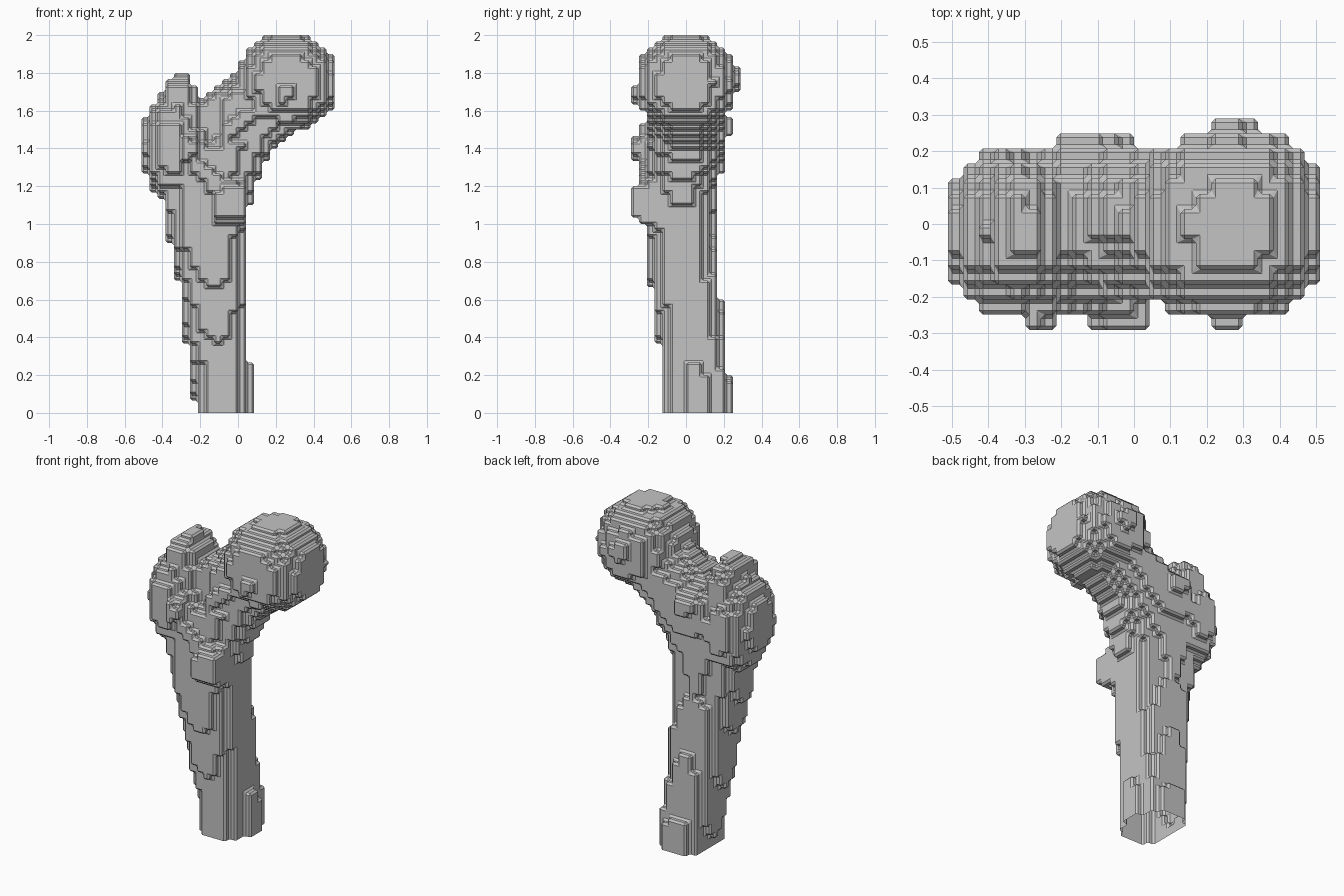
import bpy, bmesh
from mathutils import Vector

if "Cube" in bpy.data.objects:
    bpy.data.objects.remove(bpy.data.objects["Cube"], do_unlink=True)

# Stepped grid: cell counts and cell size
COUNT = (24, 14, 60)
CELL = Vector((0.0425, 0.0414, 1 / 30))
ORIGIN = Vector((-0.51, -0.29, 0))

# Shaft outline: height, x range, y range
SHAFT = [
    (0.00, -0.225, 0.07, -0.12, 0.25), (0.12, -0.238, 0.07, -0.12, 0.25),
    (0.26, -0.255, 0.065, -0.12, 0.215), (0.40, -0.28, 0.045, -0.15, 0.205),
    (0.60, -0.30, 0.045, -0.175, 0.185), (0.75, -0.325, 0.045, -0.20, 0.17),
    (0.95, -0.37, 0.045, -0.22, 0.145), (1.20, -0.42, 0.08, -0.20, 0.15),
    (1.30, -0.45, 0.14, -0.20, 0.17), (1.42, -0.49, 0.20, -0.20, 0.19),
    (1.55, -0.46, 0.05, -0.18, 0.19),
]

# Rounded masses: centre, radii, squareness
MASSES = [
    ((0.26, -0.005, 1.748), (0.26, 0.262, 0.252), 2.4),   # ball head
    ((0.27, 0.1, 1.77), (0.08, 0.19, 0.08), 3),           # head back pad
    ((0.24, -0.1, 1.69), (0.06, 0.19, 0.09), 3),          # head front pad
    ((-0.35, -0.02, 1.405), (0.16, 0.235, 0.285), 2.15),  # outer knob
    ((-0.31, -0.01, 1.58), (0.10, 0.18, 0.215), 2.6),     # outer knob crest
    ((-0.26, -0.2, 1.40), (0.05, 0.1, 0.06), 3),          # small front bump
    ((-0.14, 0.12, 1.53), (0.11, 0.125, 0.08), 2.5),      # small back bump
    ((-0.04, -0.11, 1.11), (0.10, 0.185, 0.12), 3.5),     # inner knob
]
FOSSA = ((-0.14, -0.28, 1.60), (0.09, 0.17, 0.25), 2.2)

# Tapered limbs: ends, start and end radius, depth scale
NECK = (Vector((-0.12, 0.015, 1.45)), Vector((0.27, 0.0, 1.72)), 0.235, 0.21, 0.88)
RIDGE = (Vector((-0.30, -0.12, 1.40)), Vector((-0.05, -0.13, 1.14)), 0.11, 0.11, 1)


def in_mass(p, mass):
    centre, radii, power = mass
    return sum(abs((a - c) / r) ** power for a, c, r in zip(p, centre, radii)) <= 1


def in_shaft(p):
    for low, high in zip(SHAFT, SHAFT[1:]):
        if low[0] <= p.z < high[0]:
            t = (p.z - low[0]) / (high[0] - low[0])
            x0, x1, y0, y1 = (a + (b - a) * t for a, b in zip(low[1:], high[1:]))
            u = (2 * p.x - x0 - x1) / (x1 - x0)
            v = (2 * p.y - y0 - y1) / (y1 - y0)
            return abs(u) ** 2.5 + abs(v) ** 2.5 <= 1
    return False


def in_limb(p, limb):
    start, end, r0, r1, depth = limb
    axis = end - start
    t = min(1, max(0, (p - start).dot(axis) / axis.length_squared))
    d = p - (start + axis * t)
    d.y /= depth
    return d.length <= r0 + (r1 - r0) * t


def solid(p):
    if in_limb(p, RIDGE) or any(in_mass(p, m) for m in MASSES):
        return True
    return (in_shaft(p) or in_limb(p, NECK)) and not in_mass(p, FOSSA)


# Fill the grid
filled = set()
for i in range(COUNT[0]):
    for j in range(COUNT[1]):
        for k in range(COUNT[2]):
            p = ORIGIN + Vector((i + 0.5, j + 0.5, k + 0.5)) * CELL
            if solid(p):
                filled.add((i, j, k))

# Skin the filled cells, leaving the cut end of the shaft open
bm = bmesh.new()
corners = {}


def corner(key):
    if key not in corners:
        corners[key] = bm.verts.new(ORIGIN + Vector(key) * CELL)
    return corners[key]


for cell in sorted(filled):
    for axis in range(3):
        for side in (0, 1):
            near = list(cell)
            near[axis] += 2 * side - 1
            if tuple(near) in filled or near[2] < 0:
                continue
            loop = []
            for a, b in ((0, 0), (1, 0), (1, 1), (0, 1)):
                key = list(cell)
                key[axis] += side
                key[(axis + 1) % 3] += a
                key[(axis + 2) % 3] += b
                loop.append(corner(tuple(key)))
            bm.faces.new(loop if side else loop[::-1])

mesh = bpy.data.meshes.new("thigh_bone")
bm.to_mesh(mesh)
bm.free()
bone = bpy.data.objects.new("thigh_bone", mesh)
bpy.context.collection.objects.link(bone)

# Small chamfer on every step
bevel = bone.modifiers.new("step_chamfer", "BEVEL")
bevel.width = 0.011
bevel.segments = 1
bevel.limit_method = "ANGLE"

grey = bpy.data.materials.new("bone_grey")
grey.use_nodes = True
colour = (0.55, 0.55, 0.55, 1)
grey.diffuse_color = colour
grey.node_tree.nodes["Principled BSDF"].inputs["Base Color"].default_value = colour
mesh.materials.append(grey)
